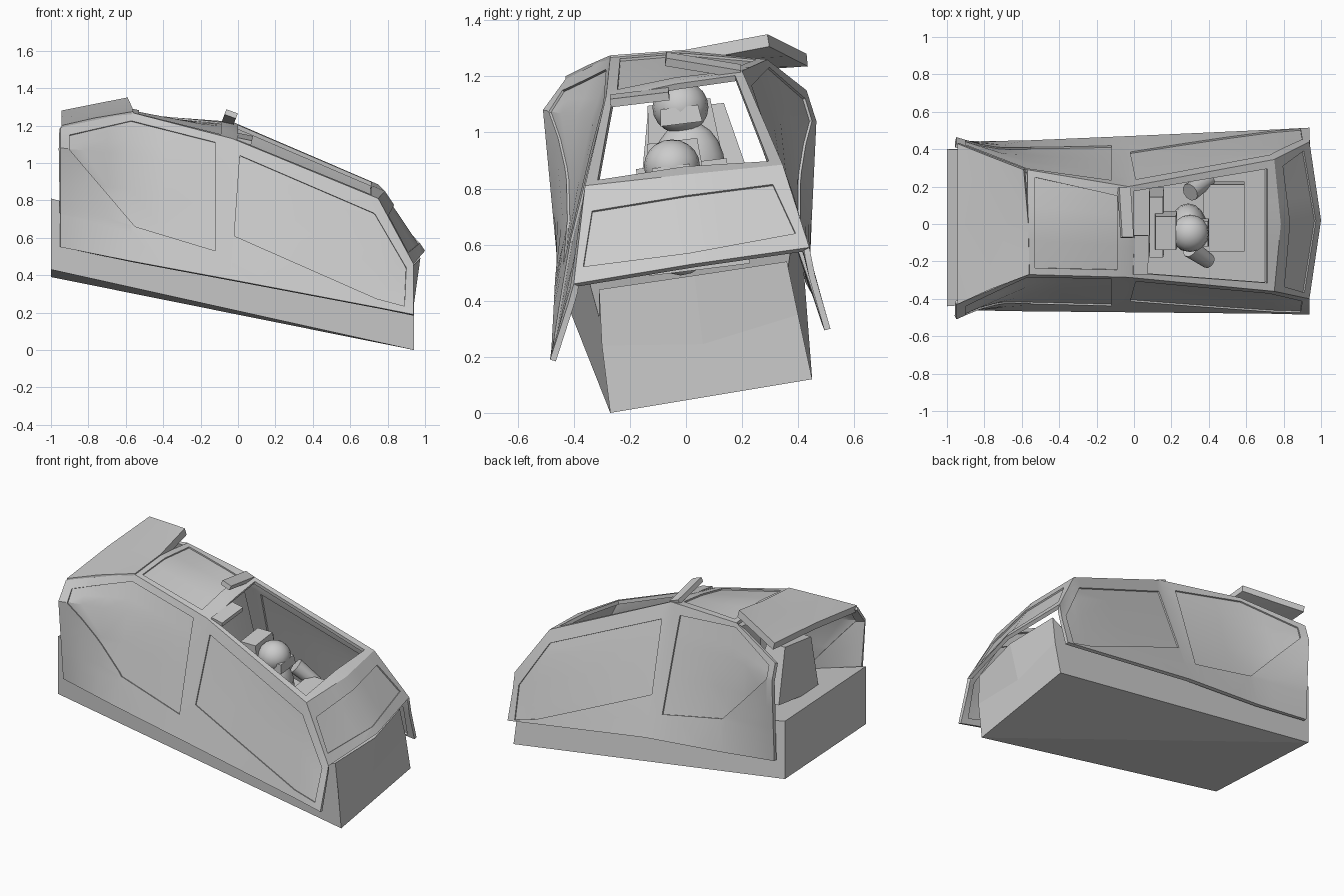
import bpy, bmesh, math
from mathutils import Vector

if "Cube" in bpy.data.objects:
    bpy.data.objects.remove(bpy.data.objects["Cube"])

grey = bpy.data.materials.new("plain_grey")
grey.diffuse_color = (0.6, 0.6, 0.6, 1)
grey.use_nodes = True
grey.node_tree.nodes["Principled BSDF"].inputs["Base Color"].default_value = grey.diffuse_color


def finish(bm, name, smooth=None, thick=0):
    me = bpy.data.meshes.new(name)
    bm.to_mesh(me)
    bm.free()
    me.materials.append(grey)
    ob = bpy.data.objects.new(name, me)
    bpy.context.collection.objects.link(ob)
    bpy.ops.object.select_all(action='DESELECT')
    ob.select_set(True)
    bpy.context.view_layer.objects.active = ob
    if thick:
        m = ob.modifiers.new("thickness", 'SOLIDIFY')
        m.thickness, m.offset = thick, -1
        bpy.ops.object.modifier_apply(modifier=m.name)
    if smooth:
        bpy.ops.object.shade_smooth_by_angle(angle=math.radians(smooth))
    return ob


def orient(bm, sheet):
    bmesh.ops.recalc_face_normals(bm, faces=bm.faces)
    if sheet and max(bm.faces, key=lambda f: abs(f.normal.z)).normal.z < 0:
        bmesh.ops.reverse_faces(bm, faces=bm.faces)
    bm.normal_update()


def mesh_object(name, verts, faces, smooth=None, sheet=False, thick=0):
    bm = bmesh.new()
    vs = [bm.verts.new(v) for v in verts]
    for f in faces:
        bm.faces.new([vs[i] for i in f])
    orient(bm, sheet)
    return finish(bm, name, smooth, thick)


def prism(a, b):
    """Faces joining two equal outlines, with caps."""
    n = len(a)
    faces = [tuple(range(n)), tuple(range(n, 2 * n))]
    faces += [(i, (i + 1) % n, n + (i + 1) % n, n + i) for i in range(n)]
    return list(a) + list(b), faces


def block(name, centre, size, top=1.0, tilt=0.0, roll=7.0):
    x, y, z = (s / 2 for s in size)
    lo = [(-x, -y, -z), (x, -y, -z), (x, y, -z), (-x, y, -z)]
    hi = [(px * top, py * top, z) for px, py, _ in lo]
    ob = mesh_object(name, *prism(lo, hi))
    ob.location = centre
    ob.rotation_euler = (math.radians(roll), math.radians(tilt), 0)


# Canopy stations along x, and (y, z) of each lengthwise line at them
xs = [-.95, -.57, -.03, .75, .938]
lines = [
    [(-.46, .55), (-.467, .475), (-.472, .375), (-.48, .227), (-.485, .19)],    # near sill
    [(-.51, 1.08), (-.345, 1.05), (-.335, .93), (-.385, .66), (-.42, .39)],     # near waist
    [(-.43, 1.19), (-.27, 1.27), (-.285, 1.13), (-.36, .81), (-.40, .46)],      # near rail
    [(0, 1.24), (0, 1.29), (-.04, 1.185), (0, .85), (.02, .53)],                # centre
    [(.43, 1.15), (.29, 1.26), (.20, 1.22), (.345, .885), (.44, .59)],          # far rail
    [(.465, 1.04), (.345, 1.05), (.275, 1.0), (.40, .73), (.46, .49)],          # far waist
    [(.44, .51), (.447, .47), (.47, .43), (.505, .325), (.515, .30)]]           # far sill
SUB = 3
curves = [[Vector((x, *p)) for x, p in zip(xs, ln)] for ln in lines]
curves[3][3].x, curves[3][4].x = .785, 1.0


def surface(u, v):
    i, j = min(int(u), 3), min(int(v), 5)
    a = curves[j][i].lerp(curves[j][i + 1], u - i)
    return a.lerp(curves[j + 1][i].lerp(curves[j + 1][i + 1], u - i), v - j)


NEAR, FAR, REAR, ROOF, OPEN, SCREEN = range(1, 7)
bm = bmesh.new()
region = bm.faces.layers.int.new("region")
grid = [[bm.verts.new(surface(i / SUB, j / SUB)) for j in range(6 * SUB + 1)]
        for i in range(4 * SUB + 1)]
for i in range(4 * SUB):
    for j in range(6 * SUB):
        f = bm.faces.new([grid[i][j], grid[i + 1][j], grid[i + 1][j + 1], grid[i][j + 1]])
        side = j // SUB
        f[region] = NEAR if side < 2 else FAR if side > 3 else REAR + i // SUB
# The hood replaces the rear roof bay
bmesh.ops.delete(bm, geom=[f for f in bm.faces if f[region] == REAR], context='FACES')
orient(bm, True)


def window(name, reg, a, b, poly, pane=True):
    """Cut an outline, seen along the remaining axis, and fill it with a thin pane."""
    planes = []
    for p, q in zip(poly, poly[1:] + poly[:1]):
        n, c = Vector((0, 0, 0)), Vector((0, 0, 0))
        n[a], n[b] = p[1] - q[1], q[0] - p[0]
        c[a], c[b] = p
        planes.append((c, n.normalized()))
        fs = [f for f in bm.faces if f[region] == reg]
        geom = fs + list({e for f in fs for e in f.edges}) + list({v for f in fs for v in f.verts})
        bmesh.ops.bisect_plane(bm, geom=geom, dist=1e-5, plane_co=c, plane_no=n)
    inside = []
    for f in bm.faces:
        if f[region] == reg:
            m = f.calc_center_median()
            d = [(m - c).dot(n) for c, n in planes]
            if min(d) > 0 or max(d) < 0:
                inside.append(f)
    if pane:
        push = -.009 * sum((f.normal * f.calc_area() for f in inside), Vector()).normalized()
        pm = bmesh.new()
        for f in inside:
            pm.faces.new([pm.verts.new(v.co + push) for v in f.verts])
        bmesh.ops.remove_doubles(pm, verts=pm.verts, dist=1e-5)
        finish(pm, name, 25)
    bmesh.ops.delete(bm, geom=inside, context='FACES')
    bm.normal_update()


rear_win = [(-.9, 1.07), (-.9, 1.15), (-.57, 1.225), (-.12, 1.11), (-.12, .53), (-.55, .66)]
front_win = [(.01, 1.04), (.73, .73), (.9, .44), (.89, .235), (.74, .275), (-.02, .61)]
for tag, win in (("rear", rear_win), ("front", front_win)):
    window(tag + "_near_pane", NEAR, 0, 2, win)
    window(tag + "_far_pane", FAR, 0, 2,
           [(x, z + max(-.04, min(.08, .07 + .11 * x))) for x, z in win])
window("windscreen_pane", SCREEN, 1, 2,
       [(-.335, .72), (0, .775), (.31, .815), (.4, .62), (.01, .57), (-.37, .50)])
window("roof_pane", ROOF, 0, 1, [(-.53, -.235), (-.09, -.245), (-.09, .15), (-.53, .25)])
window("", OPEN, 0, 1, [(.0, -.262), (.715, -.315), (.715, .295), (.0, .175)], pane=False)
finish(bm, "canopy_frame", 25, .022)

# Rear hood, lifted along the far edge
mesh_object("rear_hood",
            [(-.56, -.27, 1.275), (-.565, 0, 1.295), (-.59, .29, 1.35),
             (-.77, -.35, 1.24), (-.77, 0, 1.27), (-.77, .36, 1.315),
             (-.945, -.43, 1.20), (-.945, 0, 1.25), (-.945, .43, 1.28)],
            [(0, 1, 4, 3), (1, 2, 5, 4), (3, 4, 7, 6), (4, 5, 8, 7)], 30, True, .045)

# Lower tub, its nose plate leaning out to meet the windscreen
tub = [(-1, -.44, .43), (-1, .40, .39), (.94, .45, .12), (.94, -.27, 0),
       (-1, -.44, .81), (-1, .40, .77), (.94, .40, .35), (.94, -.30, .24),
       (.94, .06, .245), (.925, .36, .54), (.925, -.31, .44),
       (.70, .35, .42), (.70, -.31, .34), (.975, .03, .49)]
mesh_object("lower_tub", tub,
            [(0, 1, 3), (1, 2, 3), (0, 1, 5, 4), (3, 2, 6, 8, 7), (7, 8, 13, 10), (8, 6, 9, 13),
             (10, 13, 9, 11, 12), (12, 11, 5, 4), (0, 3, 7, 10, 12, 4), (1, 2, 6, 9, 11, 5)])

# Hoop lip: low near half and raised far beam
block("hoop_lip_near", (.035, -.165, 1.125), (.08, .21, .03), tilt=12)
block("hoop_beam_far", (-.045, .06, 1.24), (.065, .27, .03), tilt=20, roll=-10)

# Seats and console
block("rear_bulkhead", (-.75, .02, .92), (.2, .42, .34), top=.65)
block("rear_seat_back", (-.42, 0, .90), (.08, .30, .42), top=.75)
block("front_seat_back", (.12, 0, .75), (.08, .36, .28), top=.9)
block("front_headrest", (.17, -.04, .89), (.12, .2, .16), top=.9)
block("console", (.48, .04, .58), (.22, .36, .14))


def ball(name, centre, scale):
    b = bmesh.new()
    bmesh.ops.create_uvsphere(b, u_segments=16, v_segments=10, radius=1)
    ob = finish(b, name, 40)
    ob.location, ob.scale = centre, scale


def limb(name, a, b, r):
    a, b = Vector(a), Vector(b)
    q = (b - a).to_track_quat('Z', 'Y')
    ring = [q @ Vector((r * math.cos(t * math.tau / 10), r * math.sin(t * math.tau / 10), 0))
            for t in range(10)]
    mesh_object(name, *prism([a + p for p in ring], [b + p * .8 for p in ring]), smooth=40)


# Two seated crew
for tag, x, y, z in (("front", .30, -.05, .88), ("rear", -.25, -.02, 1.09)):
    ball(tag + "_helmet", (x, y, z), (.10, .10, .095))
    block(tag + "_visor", (x + .06, y, z - .03), (.08, .15, .06), top=.9)
    ball(tag + "_torso", (x - .01, y + .03, z - .22), (.10, .13, .17))
for s, word in ((-1, "near"), (1, "far")):
    limb(f"front_{word}_arm", (.30, .02 + s * .15, .73), (.40, .02 + s * .22, .62), .05)
